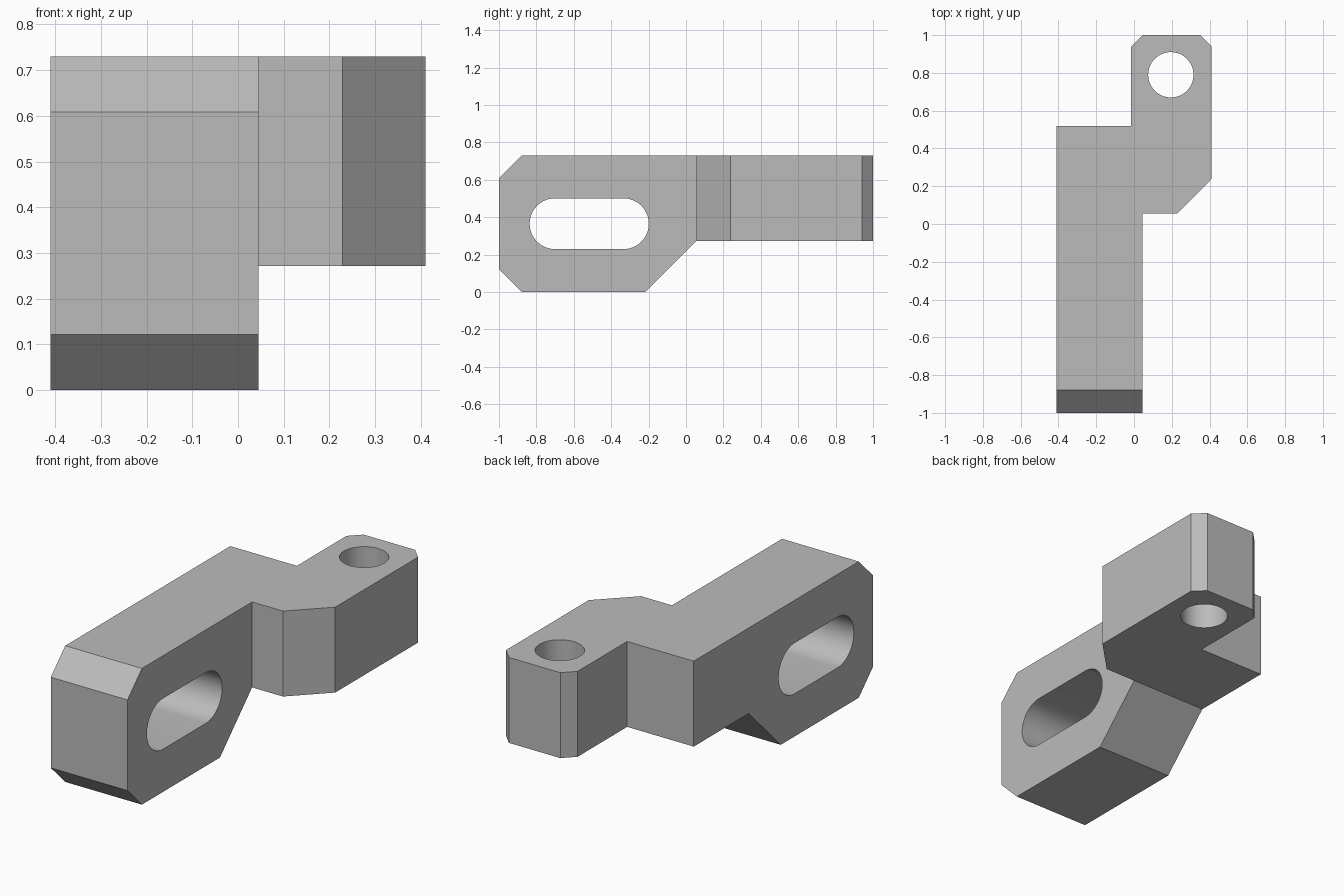
import bpy, bmesh
from math import cos, sin, pi, radians
from mathutils import Vector

if "Cube" in bpy.data.objects:
    bpy.data.objects.remove(bpy.data.objects["Cube"], do_unlink=True)

grey = bpy.data.materials.new("plain grey")
grey.use_nodes = True
colour = (0.5, 0.5, 0.5, 1)
grey.diffuse_color = colour
grey.node_tree.nodes["Principled BSDF"].inputs["Base Color"].default_value = colour


def prism(name, outline, axis, start, end):
    """Extrude a 2D outline along x (outline in y, z) or z (outline in x, y)."""
    bm = bmesh.new()
    if axis == "x":
        points = [(start, a, b) for a, b in outline]
        move = Vector((end - start, 0, 0))
    else:
        points = [(a, b, start) for a, b in outline]
        move = Vector((0, 0, end - start))
    face = bm.faces.new([bm.verts.new(p) for p in points])
    grown = bmesh.ops.extrude_face_region(bm, geom=[face])["geom"]
    bmesh.ops.translate(bm, vec=move,
                        verts=[v for v in grown if isinstance(v, bmesh.types.BMVert)])
    bmesh.ops.recalc_face_normals(bm, faces=bm.faces)
    mesh = bpy.data.meshes.new(name)
    bm.to_mesh(mesh)
    bm.free()
    mesh.materials.append(grey)
    obj = bpy.data.objects.new(name, mesh)
    bpy.context.collection.objects.link(obj)
    return obj


def arc(cx, cy, r, begin, sweep, steps):
    return [(cx + r * cos(begin + sweep * i / steps),
             cy + r * sin(begin + sweep * i / steps)) for i in range(steps + 1)]


def combine(target, tool, operation):
    bpy.context.view_layer.objects.active = target
    mod = target.modifiers.new(operation.lower(), "BOOLEAN")
    mod.operation = operation
    mod.solver = "EXACT"
    mod.object = tool
    bpy.ops.object.modifier_apply(modifier=mod.name)
    bpy.data.objects.remove(tool, do_unlink=True)


# Offset arm seen in plan, cut down to its chamfered side outline
plan = [(-0.41, -1.2), (0.045, -1.2), (0.045, 0.055), (0.228, 0.055),
        (0.41, 0.238), (0.41, 0.94), (0.35, 1), (0.045, 1),
        (-0.015, 0.94), (-0.015, 0.52), (-0.41, 0.52)]
side = [(-1, 0.122), (-0.878, 0), (-0.217, 0), (0.055, 0.272), (1.2, 0.272),
        (1.2, 0.73), (-0.878, 0.73), (-1, 0.608)]
bracket = prism("bracket", plan, "z", -0.2, 1)
combine(bracket, prism("side_outline", side, "x", -0.6, 0.6), "INTERSECT")

# Rounded slot through the long arm
slot = (arc(-0.335, 0.365, 0.136, -pi / 2, pi, 24)
        + arc(-0.7, 0.365, 0.136, pi / 2, pi, 24))
combine(bracket, prism("slot_cutter", slot, "x", -0.7, 0.7), "DIFFERENCE")

# Round bolt hole through the foot
hole = arc(0.195, 0.79, 0.12, 0, 2 * pi, 48)[:-1]
combine(bracket, prism("hole_cutter", hole, "z", -0.3, 1.1), "DIFFERENCE")

# Smooth bores, sharp block edges
bpy.ops.object.select_all(action="DESELECT")
bracket.select_set(True)
bpy.context.view_layer.objects.active = bracket
bpy.ops.object.shade_smooth_by_angle(angle=radians(25))
